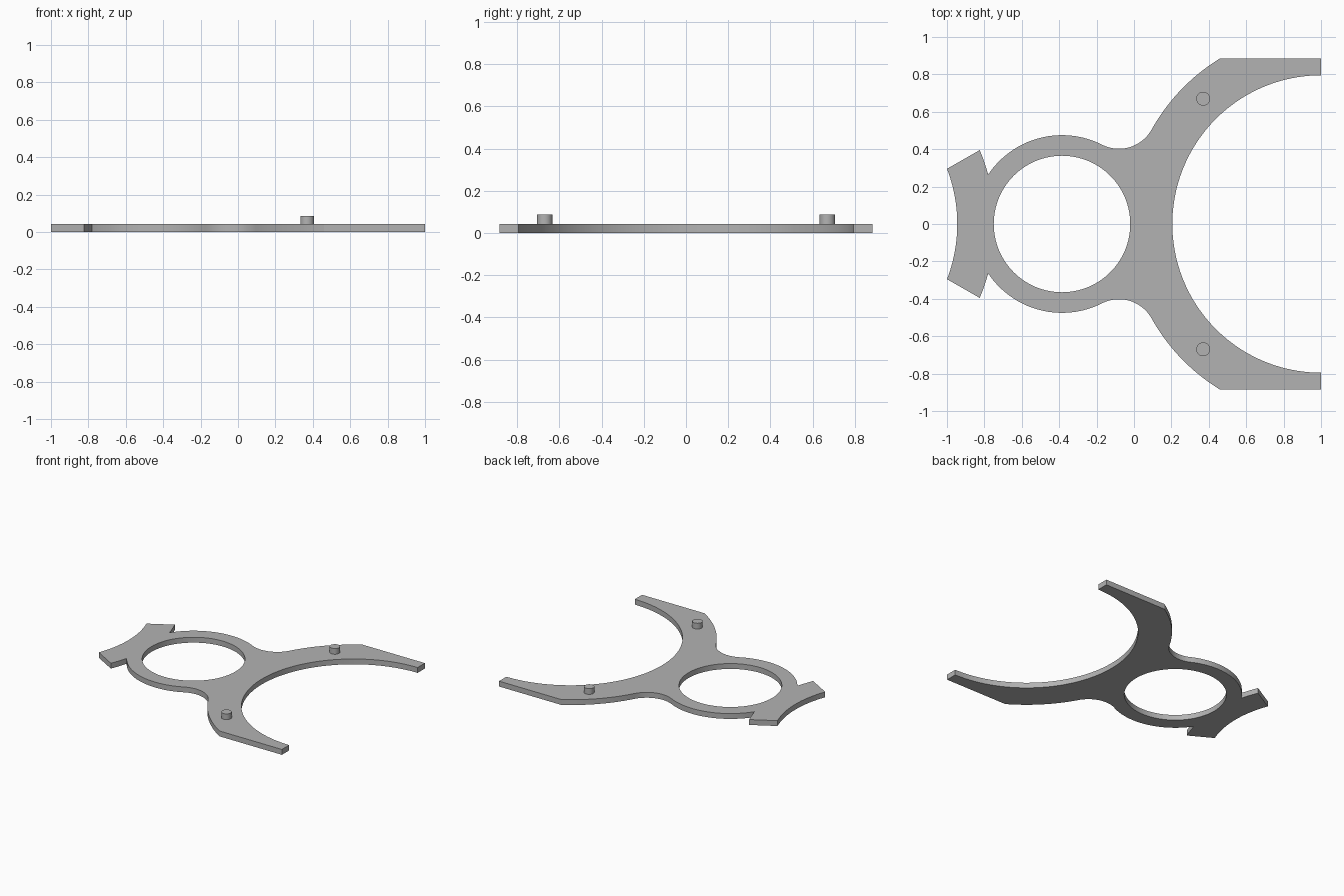
import bpy
import bmesh
from math import atan2, cos, sin, pi, sqrt, radians
from mathutils import Vector

cube = bpy.data.objects.get("Cube")
if cube:
    bpy.data.objects.remove(cube, do_unlink=True)

THICK = 0.042
RING_X, RING_R, HOLE_R = -0.385, 0.475, 0.365
FORK_X, FORK_R, FORK_INNER = 1.0, 1.037, 0.795
FILLET_R = 0.2
TAIL_X, TAIL_OUT, TAIL_IN = -1.765, 0.82, 1.02
HALF_WIDTH = 0.885

grey = bpy.data.materials.new("plain_grey")
grey.use_nodes = True
colour = (0.45, 0.45, 0.45, 1)
grey.diffuse_color = colour
grey.node_tree.nodes["Principled BSDF"].inputs["Base Color"].default_value = colour


def arc(cx, cy, r, a0, a1, n):
    """Points along an arc, both ends included."""
    return [(cx + r * cos(a0 + (a1 - a0) * i / n),
             cy + r * sin(a0 + (a1 - a0) * i / n)) for i in range(n + 1)]


def finish(name, bm):
    bmesh.ops.recalc_face_normals(bm, faces=bm.faces)
    mesh = bpy.data.meshes.new(name)
    bm.to_mesh(mesh)
    bm.free()
    mesh.materials.append(grey)
    mesh.shade_smooth()
    mesh.set_sharp_from_angle(angle=radians(30))
    obj = bpy.data.objects.new(name, mesh)
    bpy.context.collection.objects.link(obj)
    return obj


def add_loop(bm, points):
    verts = [bm.verts.new((x, y, 0)) for x, y in points]
    return [bm.edges.new((v, verts[(i + 1) % len(verts)]))
            for i, v in enumerate(verts)]


# Fillet circle touching both the ring and the back of the fork
d1, d2, span = RING_R + FILLET_R, FORK_R + FILLET_R, FORK_X - RING_X
along = (d1 ** 2 - d2 ** 2 + span ** 2) / (2 * span)
fx, fy = RING_X + along, sqrt(d1 ** 2 - along ** 2)
ring_angle = atan2(fy, fx - RING_X)
fork_angle = atan2(fy, fx - FORK_X)

# Upper half of the outline, from the fork's throat round to the tail
half = arc(FORK_X, 0, FORK_INNER, pi, pi / 2, 40)
half.append((FORK_X, HALF_WIDTH))
shoulder = pi - atan2(HALF_WIDTH, sqrt(FORK_R ** 2 - HALF_WIDTH ** 2))
half += arc(FORK_X, 0, FORK_R, shoulder, fork_angle, 20)
half += arc(fx, fy, FILLET_R, fork_angle - pi, ring_angle - pi, 20)[1:]
half += arc(RING_X, 0, RING_R, ring_angle, atan2(0.265, -0.395), 32)[1:]
half += arc(TAIL_X, 0, TAIL_IN, atan2(0.265, 0.985), atan2(0.395, 0.94), 6)[1:]
half += arc(TAIL_X, 0, TAIL_OUT, atan2(0.295, 0.765), 0, 14)
outline = half + [(x, -y) for x, y in half[-2:0:-1]]

# Flat plate with a round hole
bm = bmesh.new()
edges = add_loop(bm, outline)
edges += add_loop(bm, arc(RING_X, 0, HOLE_R, 0, 2 * pi, 80)[:-1])
bmesh.ops.triangle_fill(bm, use_beauty=True, use_dissolve=False, edges=edges,
                        normal=Vector((0, 0, 1)))
raised = bmesh.ops.extrude_face_region(bm, geom=bm.faces[:], use_keep_orig=True)
bmesh.ops.translate(bm, vec=(0, 0, THICK),
                    verts=[g for g in raised["geom"]
                           if isinstance(g, bmesh.types.BMVert)])
finish("fork_plate", bm)

# Locating pins on the fork arms
for side, sign in (("left", 1), ("right", -1)):
    bm = bmesh.new()
    bmesh.ops.create_cone(bm, cap_ends=True, segments=32, radius1=0.037,
                          radius2=0.037, depth=0.055)
    pin = finish(side + "_pin", bm)
    pin.location = (0.37, 0.67 * sign, 0.0595)
